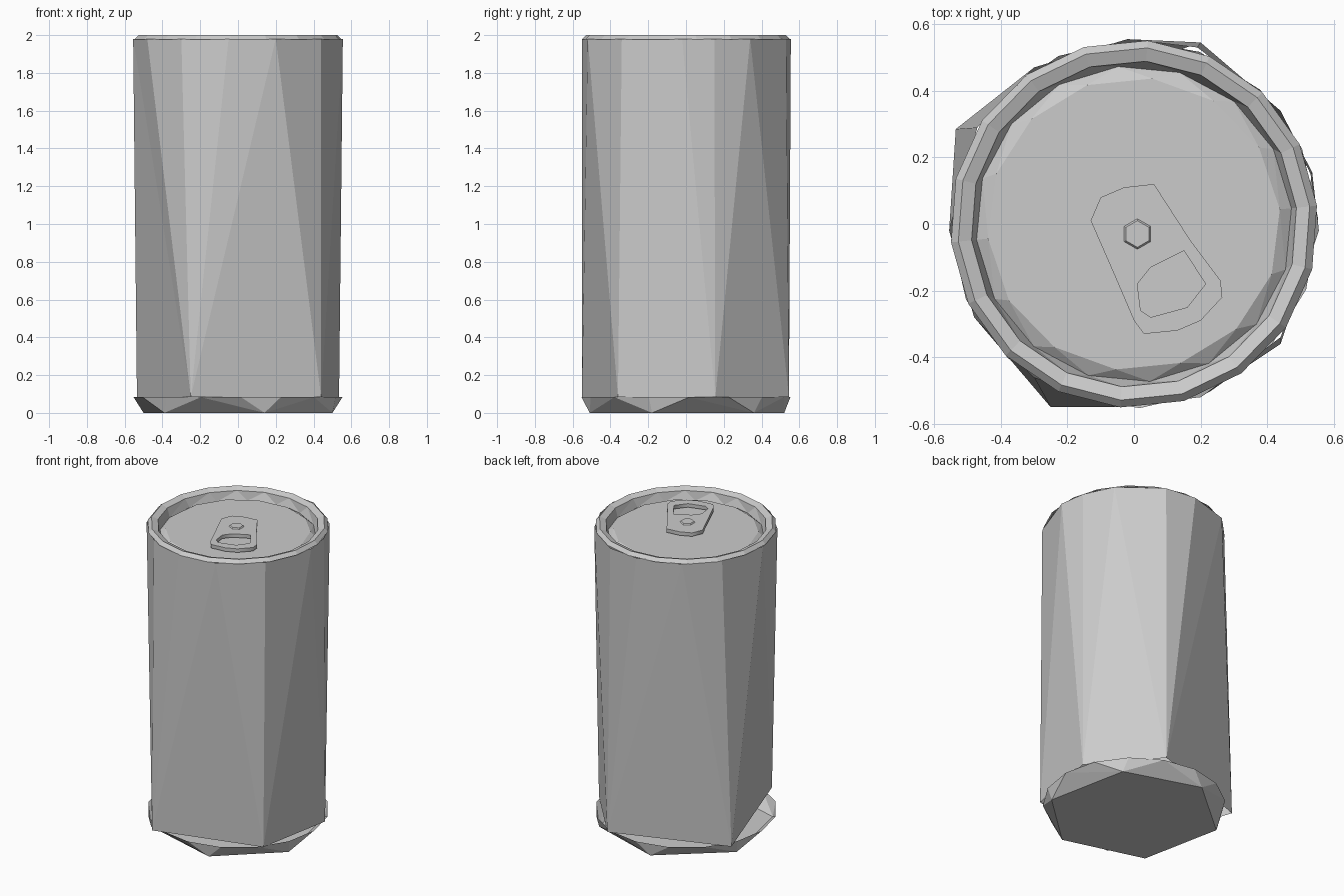
import bpy, bmesh
from math import atan2, pi, cos, sin

if "Cube" in bpy.data.objects:
    bpy.data.objects.remove(bpy.data.objects["Cube"])


def add_mesh(name, bm):
    mesh = bpy.data.meshes.new(name)
    bm.normal_update()
    bm.to_mesh(mesh)
    bm.free()
    ob = bpy.data.objects.new(name, mesh)
    bpy.context.collection.objects.link(ob)
    return ob


def circle(r, n, turn=0.0):
    return [(r * cos(turn + 2 * pi * i / n), r * sin(turn + 2 * pi * i / n)) for i in range(n)]


def add_ring(bm, points, z):
    points = sorted(points, key=lambda p: atan2(p[1], p[0]))
    return [bm.verts.new((x, y, z)) for x, y in points]


def stitch(bm, low, high):
    """Triangulated band between two rings with different vertex counts."""
    def angle(ring, i):
        v = ring[i % len(ring)].co
        return atan2(v.y, v.x) + 2 * pi * (i // len(ring))

    def middle(ring, i):
        return (angle(ring, i) + angle(ring, i + 1)) / 2

    i = j = 0
    while i < len(low) or j < len(high):
        a, b = low[i % len(low)], high[j % len(high)]
        if j >= len(high) or (i < len(low) and middle(low, i) < middle(high, j)):
            bm.faces.new((a, low[(i + 1) % len(low)], b))
            i += 1
        else:
            bm.faces.new((a, high[(j + 1) % len(high)], b))
            j += 1


# Can wall: five-sided foot lofted to a rounder top
foot = [(-.25, -.55), (.44, -.36), (.535, .155), (.20, .545), (-.535, .285)]
shoulder = [(-.48, -.28), (-.30, -.46), (-.05, -.55), (.20, -.52), (.44, -.34),
            (.555, -.02), (.53, .15), (.44, .34), (.19, .53), (-.02, .555),
            (-.30, .47), (-.47, .29), (-.555, -.02)]
bm = bmesh.new()
stitch(bm, add_ring(bm, foot, .085), add_ring(bm, shoulder, 1.98))
add_mesh("can_wall", bm)

# Base: six-sided floor flaring out to a round skirt
floor = [(-.39, -.36), (.14, -.51), (.50, -.18), (.39, .36), (-.10, .52), (-.50, .18)]
bm = bmesh.new()
low = add_ring(bm, floor, 0)
stitch(bm, low, add_ring(bm, circle(.553, 16, .03), .083))
bm.faces.new(low[::-1])
add_mesh("can_base", bm)

# Lid: rolled rim, countersink groove and flat panel
profile = [(.552, 1.978, 18), (.53, 2.0, 18), (.49, 1.985, 18), (.475, 1.925, 16), (.44, 1.95, 14)]
bm = bmesh.new()
rings = [add_ring(bm, circle(r, n, .1), z) for r, z, n in profile]
for a, b in zip(rings, rings[1:]):
    stitch(bm, a, b)
bm.faces.new(rings[-1])
add_mesh("can_lid", bm)

# Pull tab: flat plate with a finger hole
outline = [(-.13, .01), (-.10, .08), (-.03, .11), (.06, .12), (.17, -.05), (.26, -.17),
           (.265, -.22), (.20, -.29), (.13, -.32), (.03, -.33), (0, -.29), (-.06, -.15)]
hole = [(.01, -.18), (.05, -.13), (.15, -.08), (.215, -.18), (.16, -.25), (.05, -.28), (.02, -.26)]
curve = bpy.data.curves.new("pull_tab", 'CURVE')
curve.dimensions = '2D'
curve.fill_mode = 'BOTH'
curve.extrude = .012
for points in (outline, hole):
    spline = curve.splines.new('POLY')
    spline.points.add(len(points) - 1)
    for p, (x, y) in zip(spline.points, points):
        p.co = (x, y, 0, 1)
    spline.use_cyclic_u = True
tab = bpy.data.objects.new("pull_tab", curve)
tab.location.z = 1.975
bpy.context.collection.objects.link(tab)
bpy.context.view_layer.objects.active = tab
tab.select_set(True)
bpy.ops.object.convert(target='MESH')

# Rivet holding the tab to the lid
bpy.ops.mesh.primitive_cone_add(vertices=6, radius1=.075, radius2=.04, depth=.045,
                                location=(.01, -.03, 1.972))
bpy.context.object.name = "tab_rivet"
